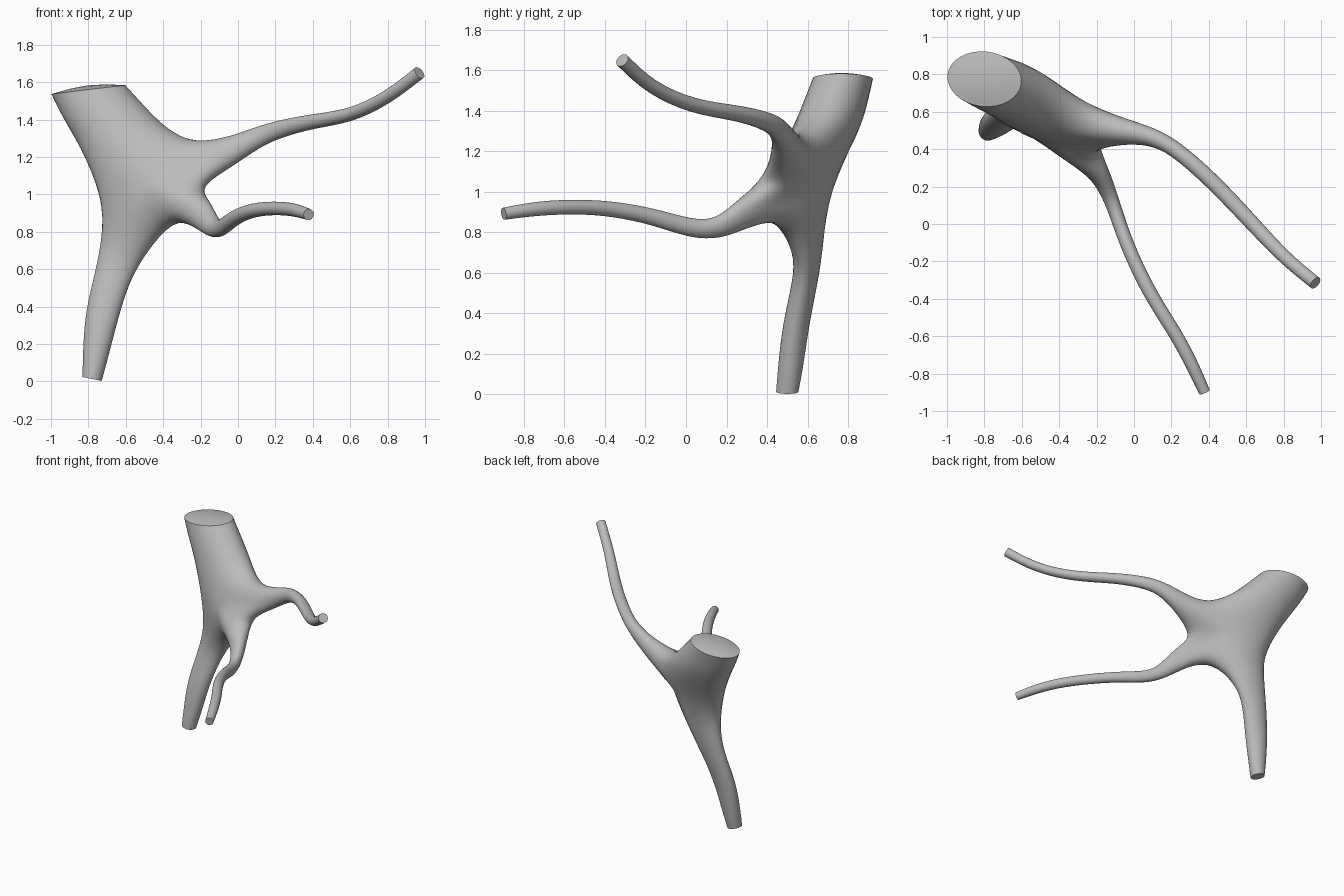
import bpy, bmesh, math
from mathutils import Vector as V

if "Cube" in bpy.data.objects:
    bpy.data.objects.remove(bpy.data.objects["Cube"])

SIDES = 8
GROW = 1 / 0.902          # makes up for the shrink of an 8-sided subdivided ring

# Hub where the four limbs meet: a thick web with a saddle between each pair of limbs
hub = V((-0.44, 0.555, 1.06))
back = V((0.56, 0.82, -0.08)).normalized()
THICK = 0.155
saddles = {
    "trunk_upper": V((-0.25, 0.55, 1.295)),
    "upper_lower": V((-0.21, 0.40, 1.04)),
    "lower_leg": V((-0.35, 0.46, 0.855)),
    "leg_trunk": V((-0.735, 0.66, 0.97)),
}

# Limbs: previous saddle, next saddle, front hint, cap bulge,
# rings of (centre, half width, half depth, optional ring normal)
limbs = [
    ("leg_trunk", "trunk_upper", (-0.12, -1, 0), 0.035, [      # trunk
        ((-0.63, 0.70, 1.32), 0.225, 0.16, (-0.25, 0.1, 1)),
        ((-0.735, 0.745, 1.46), 0.212, 0.153, (-0.2, 0.05, 1)),
        ((-0.80, 0.775, 1.56), 0.20, 0.147, (-0.12, 0, 1))]),
    ("trunk_upper", "upper_lower", (-0.5, -0.85, 0.1), 0.0, [  # upper branch
        ((-0.05, 0.495, 1.225), 0.078, 0.066, None),
        ((0.09, 0.47, 1.30), 0.056, 0.048, None),
        ((0.21, 0.415, 1.347), 0.047, 0.042, None),
        ((0.40, 0.25, 1.392), 0.038, 0.042, None),
        ((0.60, 0.04, 1.417), 0.036, 0.041, None),
        ((0.80, -0.18, 1.515), 0.034, 0.036, None),
        ((0.97, -0.315, 1.65), 0.035, 0.035, None)]),
    ("upper_lower", "lower_leg", (-0.5, -0.85, 0.1), 0.0, [    # lower branch
        ((-0.20, 0.30, 0.905), 0.082, 0.055, None),
        ((-0.14, 0.18, 0.825), 0.056, 0.042, None),
        ((-0.10, 0.07, 0.812), 0.047, 0.038, None),
        ((-0.06, -0.05, 0.842), 0.044, 0.037, None),
        ((0.00, -0.20, 0.888), 0.040, 0.037, None),
        ((0.10, -0.40, 0.922), 0.037, 0.037, None),
        ((0.22, -0.58, 0.927), 0.036, 0.036, None),
        ((0.31, -0.75, 0.917), 0.035, 0.035, None),
        ((0.378, -0.90, 0.892), 0.030, 0.030, None)]),
    ("lower_leg", "leg_trunk", (-0.2, -1, 0), 0.0, [           # leg
        ((-0.615, 0.61, 0.72), 0.122, 0.068, None),
        ((-0.675, 0.588, 0.55), 0.095, 0.060, None),
        ((-0.73, 0.543, 0.35), 0.090, 0.064, None),
        ((-0.76, 0.518, 0.15), 0.070, 0.062, None),
        ((-0.78, 0.50, 0.013), 0.052, 0.055, (-0.2, 0, -1))]),
]

bm = bmesh.new()
crease = bm.edges.layers.float.new("crease_edge")

# Hub vertices shared by the limb bases
front_mid = bm.verts.new(hub - back * THICK)
back_mid = bm.verts.new(hub + back * THICK)
saddle, front_side, back_side = {}, {}, {}
for key, p in saddles.items():
    saddle[key] = bm.verts.new(p)
    q = hub.lerp(p, 0.74)
    front_side[key] = bm.verts.new(q - back * THICK * 0.72)
    back_side[key] = bm.verts.new(q + back * THICK * 0.72)


def make_ring(centre, normal, front, half_w, half_d):
    """Ring that starts at the previous saddle and passes the front first."""
    t = normal.normalized()
    v = (front - t * front.dot(t)).normalized()
    u = t.cross(v)
    verts = []
    for k in range(SIDES):
        a = 2 * math.pi * k / SIDES
        verts.append(bm.verts.new(centre + GROW * (v * math.sin(a) * half_d
                                                   - u * math.cos(a) * half_w)))
    return verts


# Limbs swept out from the hub, each closed with a sharp-edged cap
for prev, nxt, front, bulge, rings in limbs:
    lower = [saddle[prev], front_side[prev], front_mid, front_side[nxt],
             saddle[nxt], back_side[nxt], back_mid, back_side[prev]]
    centres = [V(r[0]) for r in rings]
    path = [hub] + centres + [centres[-1]]
    for i, (c, w, d, normal) in enumerate(rings):
        tangent = V(normal) if normal else path[i + 2] - path[i]
        upper = make_ring(centres[i], tangent, V(front), w, d)
        for k in range(SIDES):
            j = (k + 1) % SIDES
            bm.faces.new((lower[k], lower[j], upper[j], upper[k]))
        lower = upper
    tip = bm.verts.new(centres[-1] + tangent.normalized() * bulge)
    for k in range(SIDES):
        j = (k + 1) % SIDES
        bm.faces.new((lower[k], lower[j], tip))
        bm.edges.get((lower[k], lower[j]))[crease] = 1.0

bmesh.ops.recalc_face_normals(bm, faces=bm.faces[:])
mesh = bpy.data.meshes.new("branching_stem")
bm.to_mesh(mesh)
bm.free()
stem = bpy.data.objects.new("branching_stem", mesh)
bpy.context.collection.objects.link(stem)

# One plain grey
grey = bpy.data.materials.new("light_grey")
grey.diffuse_color = (0.5, 0.5, 0.5, 1)
grey.use_nodes = True
grey.node_tree.nodes["Principled BSDF"].inputs["Base Color"].default_value = grey.diffuse_color
mesh.materials.append(grey)

# Round the cage, keep the cap rims sharp
bpy.context.view_layer.objects.active = stem
stem.select_set(True)
sub = stem.modifiers.new("rounding", "SUBSURF")
sub.levels = sub.render_levels = 2
bpy.ops.object.modifier_apply(modifier=sub.name)
bpy.ops.object.shade_smooth_by_angle(angle=math.radians(40))
